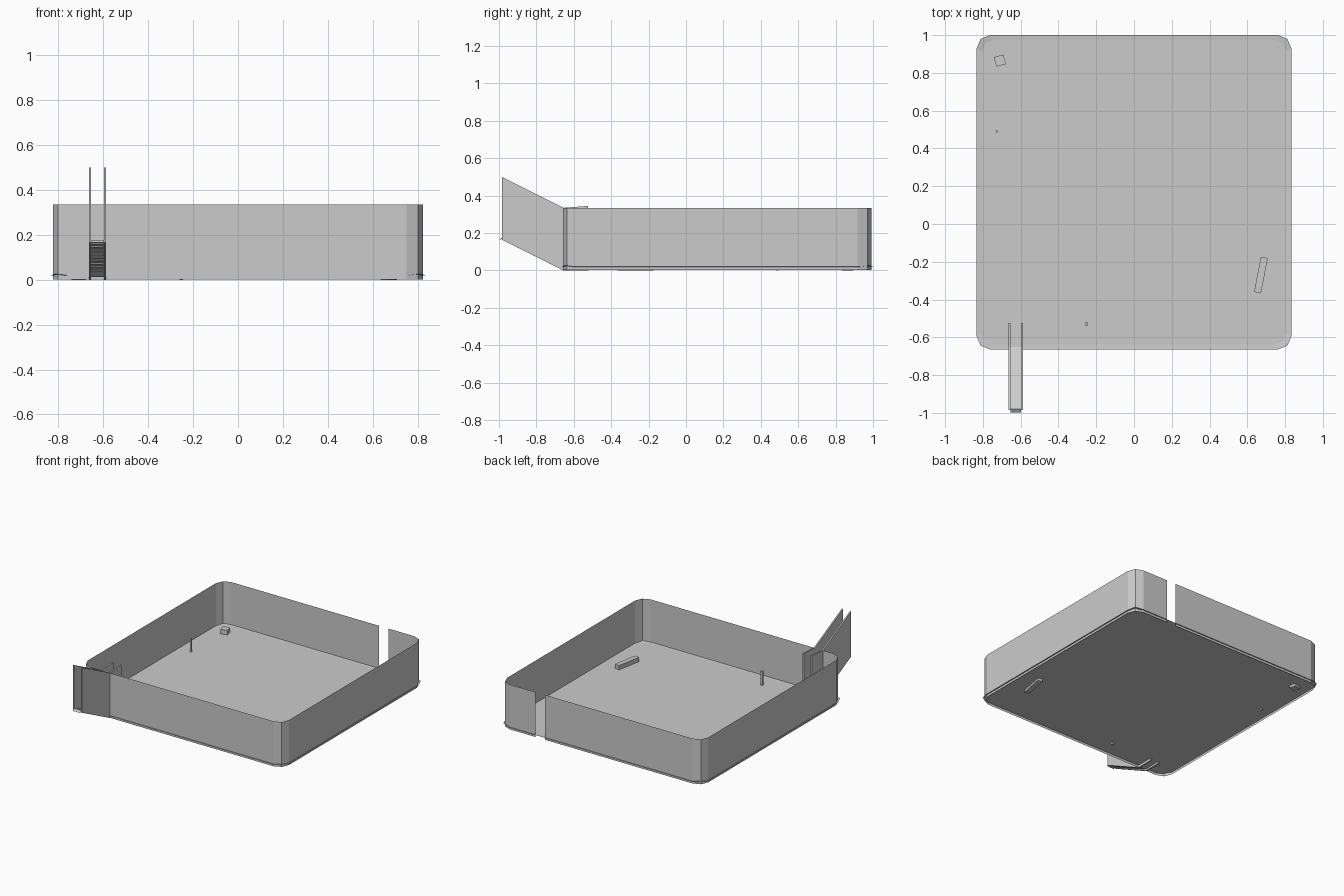
import bpy, bmesh, math
from mathutils import Matrix

if "Cube" in bpy.data.objects:
    bpy.data.objects.remove(bpy.data.objects["Cube"])


def make(name, verts, faces):
    me = bpy.data.meshes.new(name)
    me.from_pydata(verts, [], faces)
    me.update()
    ob = bpy.data.objects.new(name, me)
    bpy.context.collection.objects.link(ob)
    return ob


def box(name, center, size, rot_z=0.0, rot_x=0.0):
    bm = bmesh.new()
    m = (Matrix.Translation(center) @ Matrix.Rotation(rot_z, 4, 'Z')
         @ Matrix.Rotation(rot_x, 4, 'X') @ Matrix.Diagonal((*size, 1)))
    bmesh.ops.create_cube(bm, size=1, matrix=m)
    ob = make(name, [], [])
    bm.to_mesh(ob.data)
    bm.free()
    return ob


def prism(name, profile, x0, x1):
    """Extrude a (y, z) profile along x."""
    n = len(profile)
    verts = [(x, y, z) for x in (x0, x1) for y, z in profile]
    faces = [tuple(range(n))[::-1], tuple(range(n, 2 * n))]
    faces += [(i, (i + 1) % n, n + (i + 1) % n, n + i) for i in range(n)]
    return make(name, verts, faces)


CY = 0.168


def corner(sx, sy, half_x, half_y, r):
    """Two-segment rounded corner."""
    start = {(1, -1): -90, (1, 1): 0, (-1, 1): 90, (-1, -1): 180}[(sx, sy)]
    return [(sx * (half_x - r) + r * math.cos(math.radians(start + a)),
             CY + sy * (half_y - r) + r * math.sin(math.radians(start + a)))
            for a in (0, 45, 90)]


ORDER = [(1, -1), (1, 1), (-1, 1), (-1, -1)]

# Thin floor sheet, raised above the ground, corners lifted a little
n = 12
verts, faces = [], [tuple(range(n))]
for hx, hy, r, z in ((0.805, 0.805, 0.06, 0.018), (0.833, 0.832, 0.07, 0.02)):
    for c in ORDER:
        for k, (x, y) in enumerate(corner(*c, hx, hy, r)):
            verts.append((x, y, z + (0.007 if k == 1 and hx > 0.82 else 0)))
faces += [(i, (i + 1) % n, n + (i + 1) % n, n + i) for i in range(n)]
make("floor_sheet", verts, faces)

# Thin upright wall with an exit gap at the back and a ramp gap at the front
loop = []
for c in ORDER:
    loop += corner(*c, 0.825, 0.825, 0.075)
    if c == (1, 1):
        gap_back = len(loop)
        loop += [(0.537, CY + 0.825), (0.462, CY + 0.825)]
gap_front = len(loop)
loop += [(-0.663, CY - 0.825), (-0.59, CY - 0.825)]
m = len(loop)
make("outer_wall", [(x, y, z) for z in (0.002, 0.335) for x, y in loop],
     [(i, (i + 1) % m, m + (i + 1) % m, m + i) for i in range(m)
      if i not in (gap_back, gap_front)])

# Ramp side panels: sloped outside, upright inside
for side, x in (("left", -0.665), ("right", -0.598)):
    prism("ramp_panel_" + side,
          [(-0.985, 0.165), (-0.655, 0.0), (-0.655, 0.335), (-0.985, 0.5)],
          x, x + 0.01)
    prism("inner_panel_" + side,
          [(-0.655, 0.0), (-0.525, 0.0), (-0.525, 0.345), (-0.655, 0.335)],
          x, x + 0.01)

# Ramp floor running down into the tray
prism("ramp_floor",
      [(-0.998, 0.166), (-0.98, 0.168), (-0.655, 0.012), (-0.49, 0.018),
       (-0.49, 0.022), (-0.65, 0.024), (-0.98, 0.178)], -0.655, -0.598)

# Cleats under the ramp floor
slope = math.atan2(-0.154, 0.338)
for i in range(12):
    t = (i + 0.5) / 12
    box(f"ramp_cleat_{i}", (-0.6265, -0.98 + 0.32 * t, 0.170 - 0.152 * t),
        (0.055, 0.005, 0.012), rot_x=slope)

# Loose obstacles and posts reaching through the floor to the ground
box("small_block", (-0.71, 0.865, 0.026), (0.052, 0.052, 0.052), math.radians(15))
box("long_block", (0.672, -0.27, 0.025), (0.037, 0.19, 0.05), math.radians(-11))
box("side_post", (-0.727, 0.49, 0.058), (0.01, 0.01, 0.116), math.radians(10))
box("front_post", (-0.252, -0.53, 0.061), (0.016, 0.016, 0.122))
